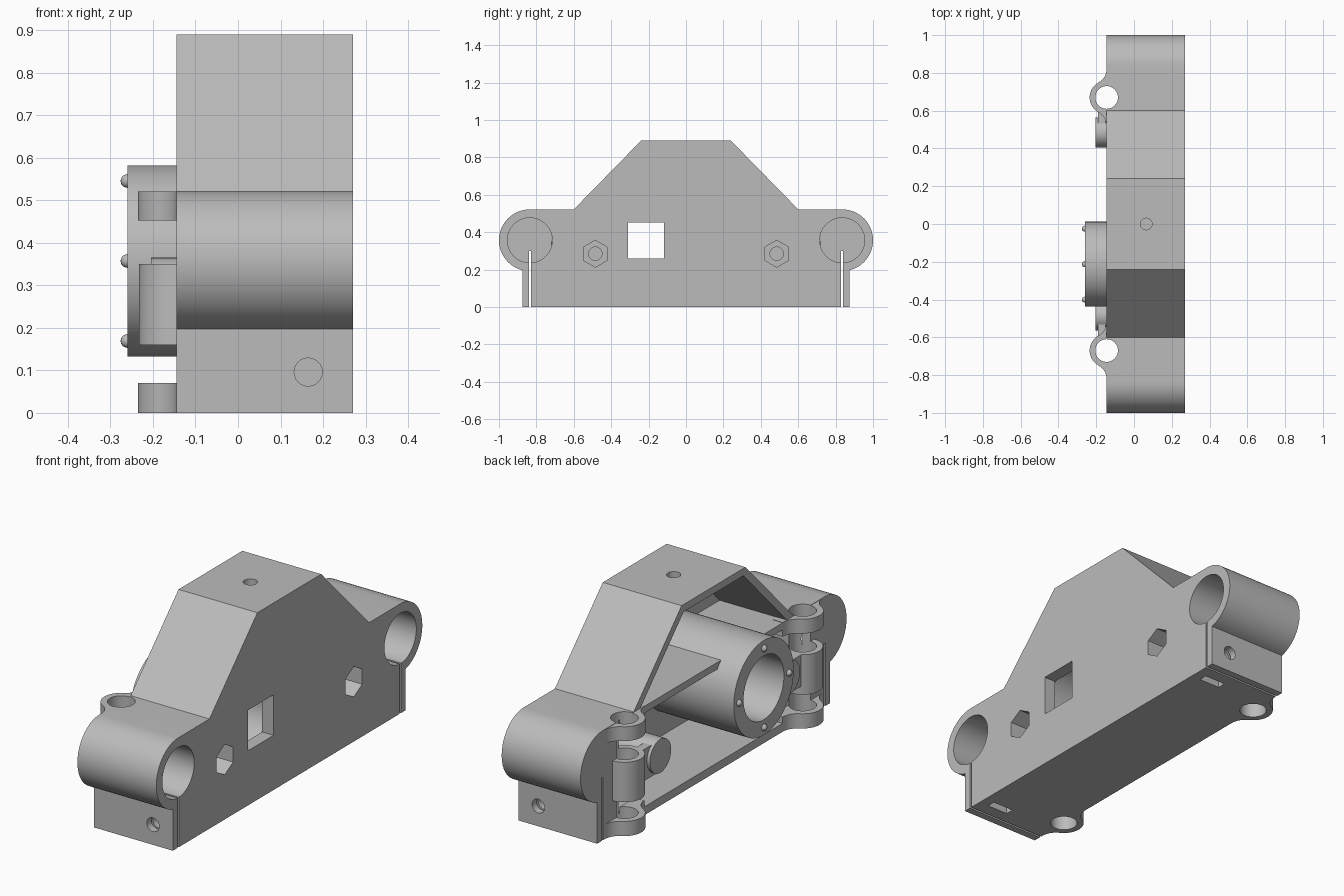
import bpy, bmesh
from math import pi, cos, sin, radians
from mathutils import Vector

cube = bpy.data.objects.get("Cube")
if cube:
    bpy.data.objects.remove(cube)

grey = bpy.data.materials.new("plain_grey")
grey.use_nodes = True
colour = (0.5, 0.5, 0.5, 1)
grey.diffuse_color = colour
grey.node_tree.nodes["Principled BSDF"].inputs["Base Color"].default_value = colour

BACK, FRONT = -0.145, 0.27
ROD_Y, ROD_Z = 0.835, 0.357
TUBE_Y, PIN_Y = -0.213, 0.67


def arc(cu, cv, r, a, b, n):
    """Points on an arc, angles in degrees."""
    steps = [radians(a + (b - a) * i / n) for i in range(n + 1)]
    return [(cu + r * cos(t), cv + r * sin(t)) for t in steps]


def circle(cu, cv, r, n=48, turn=0):
    return arc(cu, cv, r, turn, turn + 360, n)[:-1]


def rect(u0, u1, v0, v1):
    return [(u0, v0), (u1, v0), (u1, v1), (u0, v1)]


def prism(name, points, axis, lo, hi):
    """Extrude a flat outline along x (y,z), y (x,z) or z (x,y)."""
    place = {"x": lambda u, v, w: (w, u, v),
             "y": lambda u, v, w: (u, w, v),
             "z": lambda u, v, w: (u, v, w)}[axis]
    bm = bmesh.new()
    face = bm.faces.new([bm.verts.new(place(u, v, lo)) for u, v in points])
    out = bmesh.ops.extrude_face_region(bm, geom=[face])
    moved = [g for g in out["geom"] if isinstance(g, bmesh.types.BMVert)]
    bmesh.ops.translate(bm, verts=moved, vec=Vector(place(0, 0, hi - lo)))
    bmesh.ops.recalc_face_normals(bm, faces=bm.faces)
    mesh = bpy.data.meshes.new(name)
    bm.to_mesh(mesh)
    bm.free()
    mesh.materials.append(grey)
    obj = bpy.data.objects.new(name, mesh)
    bpy.context.collection.objects.link(obj)
    return obj


def combine(target, other, operation):
    mod = target.modifiers.new(operation, "BOOLEAN")
    mod.object, mod.operation, mod.solver = other, operation, "EXACT"
    bpy.context.view_layer.objects.active = target
    bpy.ops.object.modifier_apply(modifier=mod.name)
    bpy.data.objects.remove(other)


def add(*args):
    combine(body, prism("part", *args), "UNION")


def cut(*args):
    combine(body, prism("cutter", *args), "DIFFERENCE")


def mirrored(half):
    return half + [(-u, v) for u, v in reversed(half)]


# Main housing: base, rounded rod holders and sloped hood
half = [(0.875, 0)] + arc(ROD_Y, ROD_Z, 0.165, -76, 90, 32) + [(0.6, 0.522), (0.24, 0.89)]
body = prism("carriage_body", mirrored(half), "x", BACK, FRONT)

# Hollow back, leaving a horizontal brace under the hood
cut(mirrored([(0.64, 0.04), (0.64, 0.485), (0.585, 0.485), (0.225, 0.855)]), "x", -0.3, 0.21)
add(rect(-0.61, 0.61, 0.485, 0.518), "x", BACK, 0.24)

# Motor tube
add(circle(TUBE_Y, ROD_Z, 0.225, 64), "x", -0.26, 0.24)

for s in (-1, 1):
    # Bolt boss
    add(circle(s * 0.485, 0.285, 0.08), "x", -0.205, 0.24)

    # Filleted hinge leaves at top and bottom
    side = arc(0.15, 0.08, 0.08, -90, -152, 8)
    knuckle = arc(0, 0, 0.09, 28, 152, 20)[1:-1]
    outline = [(0.15, -0.05)] + side + knuckle
    outline += [(-u, v) for u, v in reversed(side)] + [(-0.15, -0.05)]
    leaf = [(BACK - v, s * (PIN_Y + u)) for u, v in outline]
    for lo, hi in ((0, 0.07), (0.452, 0.52)):
        add(leaf, "z", lo, hi)

    # Middle knuckle with its tongue to the boss
    add(circle(BACK, s * PIN_Y, 0.088), "z", 0.16, 0.35)
    add(rect(-0.19, -0.15, s * 0.5, s * 0.61), "z", 0.2, 0.35)

    # Pin hole, blind rod bore and clamping slit
    cut(circle(BACK, s * PIN_Y, 0.06), "z", -0.1, 0.6)
    cut(circle(s * ROD_Y, ROD_Z, 0.12, 64), "x", -0.11, 0.4)
    cut(rect(s * ROD_Y - 0.005, s * ROD_Y + 0.005, -0.1, 0.3), "x", -0.2, 0.4)

    # Hex pocket with a bolt hole behind it
    cut(circle(s * 0.485, 0.285, 0.072, 6, 30), "x", 0.1, 0.4)
    cut(circle(s * 0.485, 0.285, 0.036, 24), "x", -0.18, 0.15)

    # Clamp screw hole and nut slot
    cut(circle(0.165, 0.096, 0.033, 24), "y", *sorted((s * 0.7, s * 1.1)))
    cut(rect(0.11, 0.22, s * 0.75 - 0.02, s * 0.75 + 0.02), "z", -0.1, 0.15)

# Motor bore, square opening and hood hole
cut(circle(TUBE_Y, ROD_Z, 0.152, 64), "x", -0.4, 0.21)
cut(rect(-0.31, -0.118, 0.26, 0.453), "x", 0.1, 0.4)
cut(circle(0.065, 0, 0.031, 24), "z", 0.8, 1)

# Small screw heads around the tube mouth
for i in range(4):
    spot = (-0.26, TUBE_Y + 0.188 * cos(i * pi / 2), ROD_Z + 0.188 * sin(i * pi / 2))
    bpy.ops.mesh.primitive_uv_sphere_add(segments=16, ring_count=10, radius=0.016, location=spot)
    head = bpy.context.object
    head.name = "tube_screw_head"
    head.data.materials.append(grey)
    bpy.ops.object.shade_smooth()

bpy.ops.object.select_all(action="DESELECT")
body.select_set(True)
bpy.context.view_layer.objects.active = body
bpy.ops.object.shade_smooth_by_angle(angle=radians(30))
